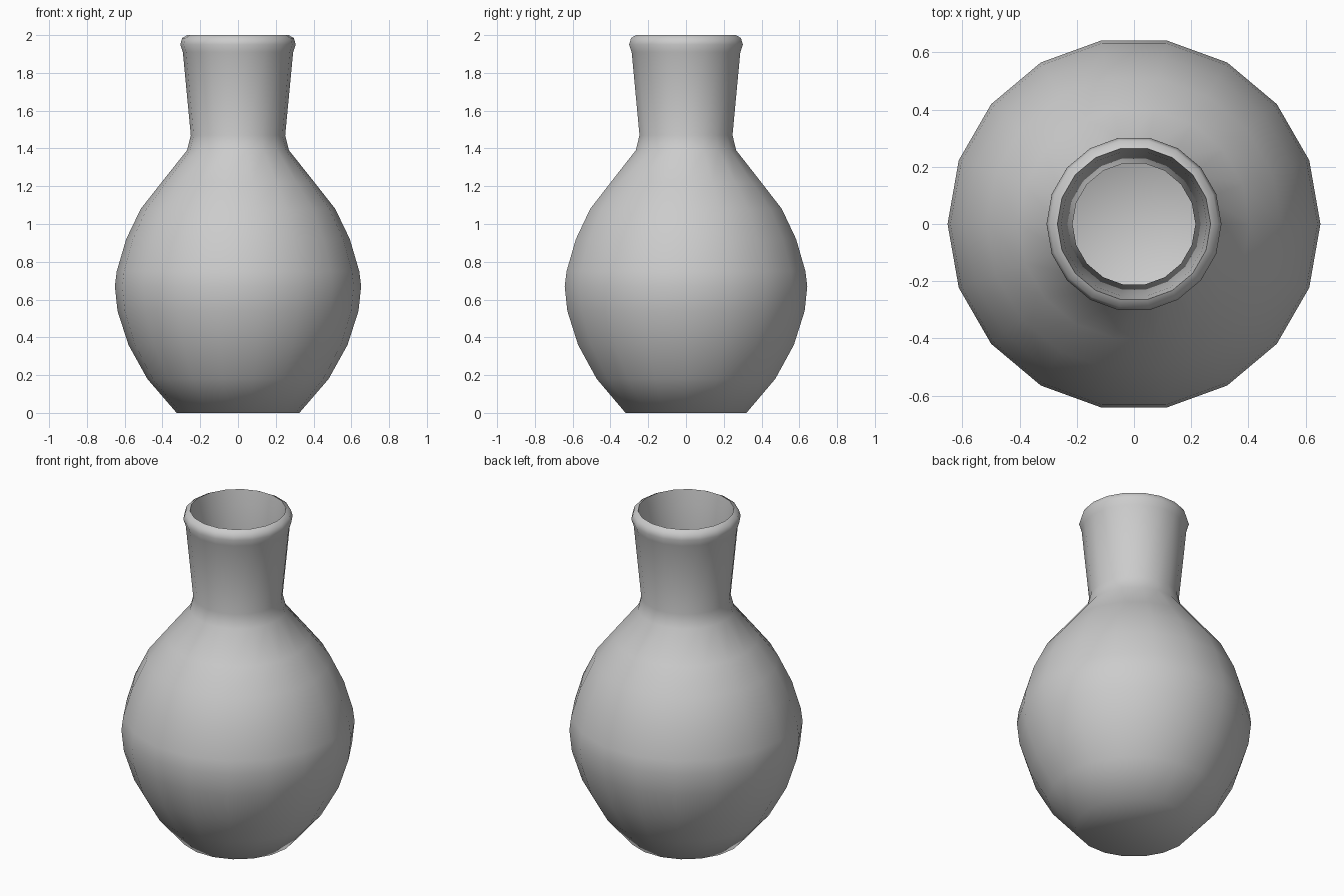
import bpy, bmesh, math

if "Cube" in bpy.data.objects:
    bpy.data.objects.remove(bpy.data.objects["Cube"])

SIDES = 18

clay = bpy.data.materials.new("grey clay")
clay.diffuse_color = (0.6, 0.6, 0.6, 1)
clay.use_nodes = True
clay.node_tree.nodes["Principled BSDF"].inputs["Base Color"].default_value = clay.diffuse_color

# Outer wall from foot to lip, as (radius, height)
outer = [(0.325, 0), (0.48, 0.18), (0.58, 0.36), (0.638, 0.54), (0.652, 0.67),
         (0.642, 0.75), (0.592, 0.92), (0.515, 1.08), (0.405, 1.22),
         (0.27, 1.39), (0.25, 1.47), (0.292, 1.91), (0.306, 1.95),
         (0.295, 1.985), (0.268, 2.0)]
# Inner wall from lip down to the bowl floor
inner = [(0.255, 1.91), (0.215, 1.47), (0.235, 1.40), (0.37, 1.21), (0.48, 1.06),
         (0.555, 0.91), (0.602, 0.75), (0.612, 0.67), (0.598, 0.54),
         (0.54, 0.37), (0.44, 0.2), (0.30, 0.04)]

bm = bmesh.new()
rings = []
for r, z in outer + inner:
    rings.append([bm.verts.new((r * math.cos(i * math.tau / SIDES),
                                r * math.sin(i * math.tau / SIDES), z))
                  for i in range(SIDES)])

# Walls between neighbouring rings
for a, b in zip(rings, rings[1:]):
    for i in range(SIDES):
        j = (i + 1) % SIDES
        bm.faces.new((a[i], a[j], b[j], b[i]))

# Base underneath, and floor inside
bm.faces.new(rings[0][::-1])
centre = bm.verts.new((0, 0, 0.02))
for i in range(SIDES):
    bm.faces.new((rings[-1][i], rings[-1][(i + 1) % SIDES], centre))
bmesh.ops.recalc_face_normals(bm, faces=bm.faces)

mesh = bpy.data.meshes.new("vase")
bm.to_mesh(mesh)
bm.free()
mesh.materials.append(clay)
vase = bpy.data.objects.new("vase", mesh)
bpy.context.collection.objects.link(vase)

# Smooth body with a crisp foot edge
bpy.context.view_layer.objects.active = vase
vase.select_set(True)
bpy.ops.object.shade_smooth_by_angle(angle=math.radians(55))
